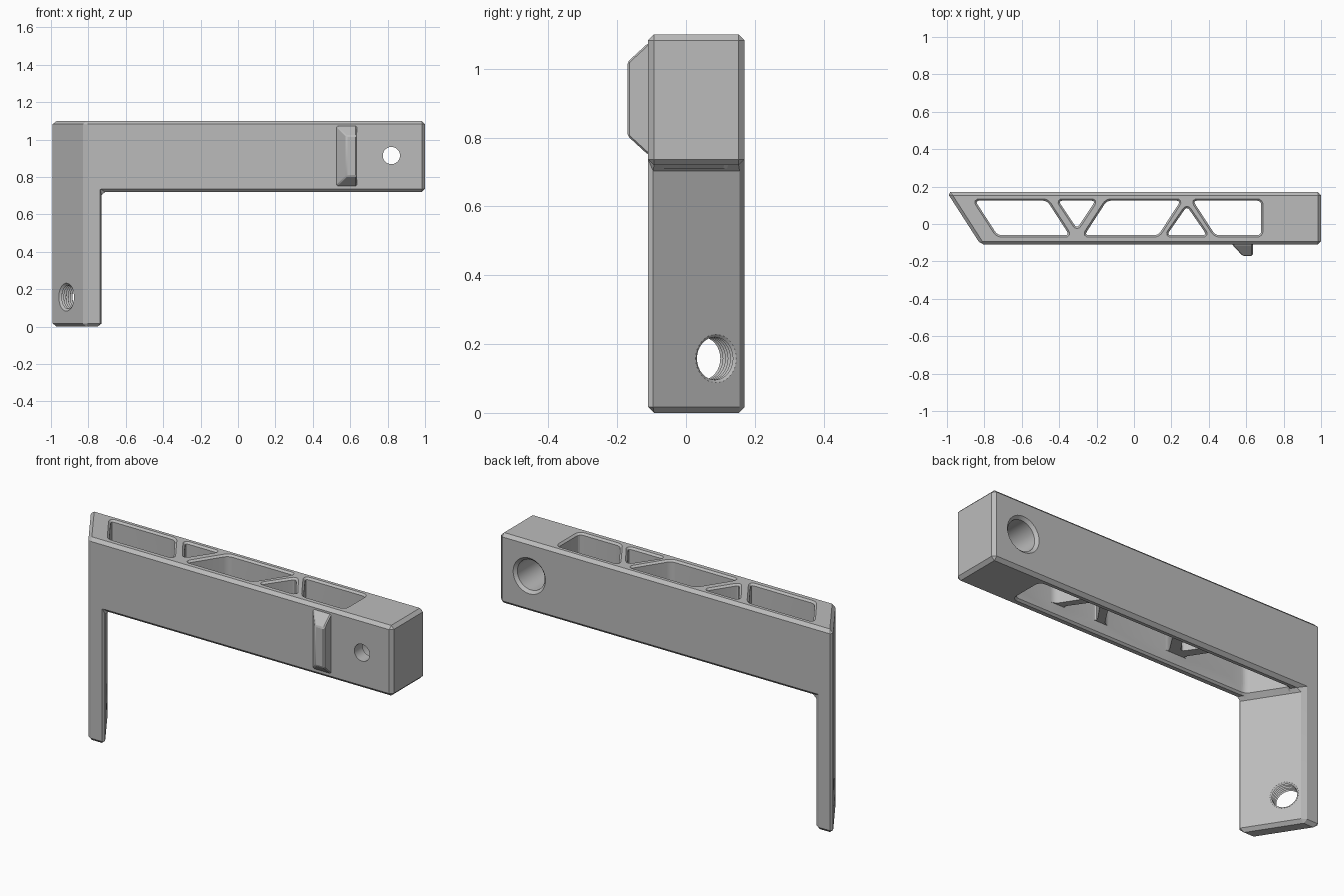
import bpy
import bmesh
import math
from mathutils import Vector

if "Cube" in bpy.data.objects:
    bpy.data.objects.remove(bpy.data.objects["Cube"], do_unlink=True)

grey = bpy.data.materials.new("plain_grey")
grey.use_nodes = True
colour = (0.5, 0.5, 0.5, 1)
grey.diffuse_color = colour
grey.node_tree.nodes["Principled BSDF"].inputs["Base Color"].default_value = colour

FRONT, BACK = -0.11, 0.17
BAR_Z, TOP_Z = 0.72, 1.1
POCKET_Y0, POCKET_Y1 = -0.06, 0.125


def loft(name, loops):
    """Skin a closed solid through matching loops of points."""
    bm = bmesh.new()
    rings = [[bm.verts.new(p) for p in loop] for loop in loops]
    n = len(rings[0])
    for a, b in zip(rings, rings[1:]):
        for i in range(n):
            j = (i + 1) % n
            bm.faces.new((a[i], a[j], b[j], b[i]))
    bm.faces.new(rings[0][::-1])
    bm.faces.new(rings[-1])
    bmesh.ops.recalc_face_normals(bm, faces=bm.faces[:])
    mesh = bpy.data.meshes.new(name)
    bm.to_mesh(mesh)
    bm.free()
    mesh.materials.append(grey)
    obj = bpy.data.objects.new(name, mesh)
    bpy.context.collection.objects.link(obj)
    return obj


def lathe(name, centre, axis, profile, sides=32):
    """Turn (distance along axis, radius) pairs around an axis."""
    axis = Vector(axis).normalized()
    up = Vector((0, 0, 1))
    side = up.cross(axis)
    angles = [2 * math.pi * i / sides for i in range(sides)]
    return loft(name, [[Vector(centre) + axis * d + (side * math.cos(a) + up * math.sin(a)) * r
                        for a in angles] for d, r in profile])


def rounded(points, size=0.025, steps=4):
    """Round the corners of a plan outline."""
    out = []
    pts = [Vector(p) for p in points]
    for i, p in enumerate(pts):
        a = p + (pts[i - 1] - p).normalized() * size
        b = p + (pts[(i + 1) % len(pts)] - p).normalized() * size
        for k in range(steps + 1):
            t = k / steps
            out.append(a * (1 - t) ** 2 + p * 2 * t * (1 - t) + b * t * t)
    return out


def grown(points, d):
    """Offset a counter-clockwise plan outline outward."""
    out = []
    for i, p in enumerate(points):
        t = (points[(i + 1) % len(points)] - points[i - 1]).normalized()
        out.append(p + Vector((t.y, -t.x)) * d)
    return out


def plan_cutter(name, points, z0, z_flare, z1, flare):
    base = rounded(points)
    wide = grown(base, flare)
    return loft(name, [[(p.x, p.y, z) for p in loop]
                       for loop, z in ((base, z0), (base, z_flare), (wide, z1))])


def bake(obj):
    """Apply the modifiers of an object."""
    deps = bpy.context.evaluated_depsgraph_get()
    mesh = bpy.data.meshes.new_from_object(obj.evaluated_get(deps))
    obj.modifiers.clear()
    obj.data = mesh


def chamfer(obj, width):
    mod = obj.modifiers.new("chamfer", "BEVEL")
    mod.width = width
    mod.segments = 1
    mod.limit_method = "ANGLE"
    mod.angle_limit = math.radians(30)
    bake(obj)


# L-shaped arm with a slanted leg and slanted outer end
def arm_outline(y, outer, inner):
    corners = ((outer, 0), (inner, 0), (inner, BAR_Z), (1, BAR_Z), (1, TOP_Z), (outer, TOP_Z))
    return [(x, y, z) for x, z in corners]


arm = loft("arm", [arm_outline(FRONT, -0.82, -0.72), arm_outline(BACK, -1, -0.9)])
chamfer(arm, 0.017)

# Truss pockets through the beam, leaving diagonal ribs
lo, hi = POCKET_Y0, POCKET_Y1
pockets = [
    [(-0.73, lo), (-0.345, lo), (-0.465, hi), (-0.85, hi)],
    [(-0.305, -0.025), (-0.205, hi), (-0.405, hi)],
    [(-0.265, lo), (0.13, lo), (0.25, hi), (-0.145, hi)],
    [(0.175, lo), (0.39, lo), (0.283, 0.095)],
    [(0.435, lo), (0.68, lo), (0.68, hi), (0.315, hi)],
]
lip = 0.01
cutters = [plan_cutter("pocket_cutter", p, BAR_Z - 0.1, TOP_Z - lip, TOP_Z + lip, 2 * lip)
           for p in pockets]

# Long recess under the ribs
recess = [pockets[0][0], pockets[-1][1], pockets[-1][2], pockets[0][3]]
cutters.append(plan_cutter("recess_cutter", recess, BAR_Z + 0.065, BAR_Z + lip, BAR_Z - lip, 2 * lip))

# Stepped hole at the free end
cutters.append(lathe("pivot_cutter", (0.82, 0, 0.915), (0, 1, 0),
                     [(-0.2, 0.046), (-0.04, 0.046), (-0.04, 0.082),
                      (BACK - 0.015, 0.082), (BACK + 0.015, 0.112)]))

# Threaded hole square to the slanted leg
thread = [(-0.07, 0.098), (-0.042, 0.07)]
for k in range(6):
    thread += [(-0.036 + k * 0.0135, 0.062), (-0.029 + k * 0.0135, 0.072)]
thread += [(0.042, 0.068), (0.07, 0.096)]
cutters.append(lathe("thread_cutter", (-0.878, 0.067, 0.158), (0.84, 0.54, 0), thread))

for cutter in cutters:
    cutter.hide_render = True
    mod = arm.modifiers.new("cut", "BOOLEAN")
    mod.operation = "DIFFERENCE"
    mod.solver = "EXACT"
    mod.object = cutter
bake(arm)
for cutter in cutters:
    bpy.data.objects.remove(cutter, do_unlink=True)


# Wedge-shaped catch on the front
def catch_outline(y, x0, z0, z1):
    return [(x0, y, z0), (0.635, y, z0), (0.635, y, z1), (x0, y, z1)]


catch = loft("catch", [catch_outline(FRONT + 0.02, 0.525, 0.75, 1.075),
                       catch_outline(FRONT, 0.525, 0.75, 1.075),
                       catch_outline(-0.17, 0.58, 0.805, 1.02)])
chamfer(catch, 0.006)

# Smooth the bores, keep the chamfers crisp
for obj in (arm, catch):
    bpy.ops.object.select_all(action="DESELECT")
    obj.select_set(True)
    bpy.context.view_layer.objects.active = obj
    bpy.ops.object.shade_smooth_by_angle(angle=math.radians(20))
